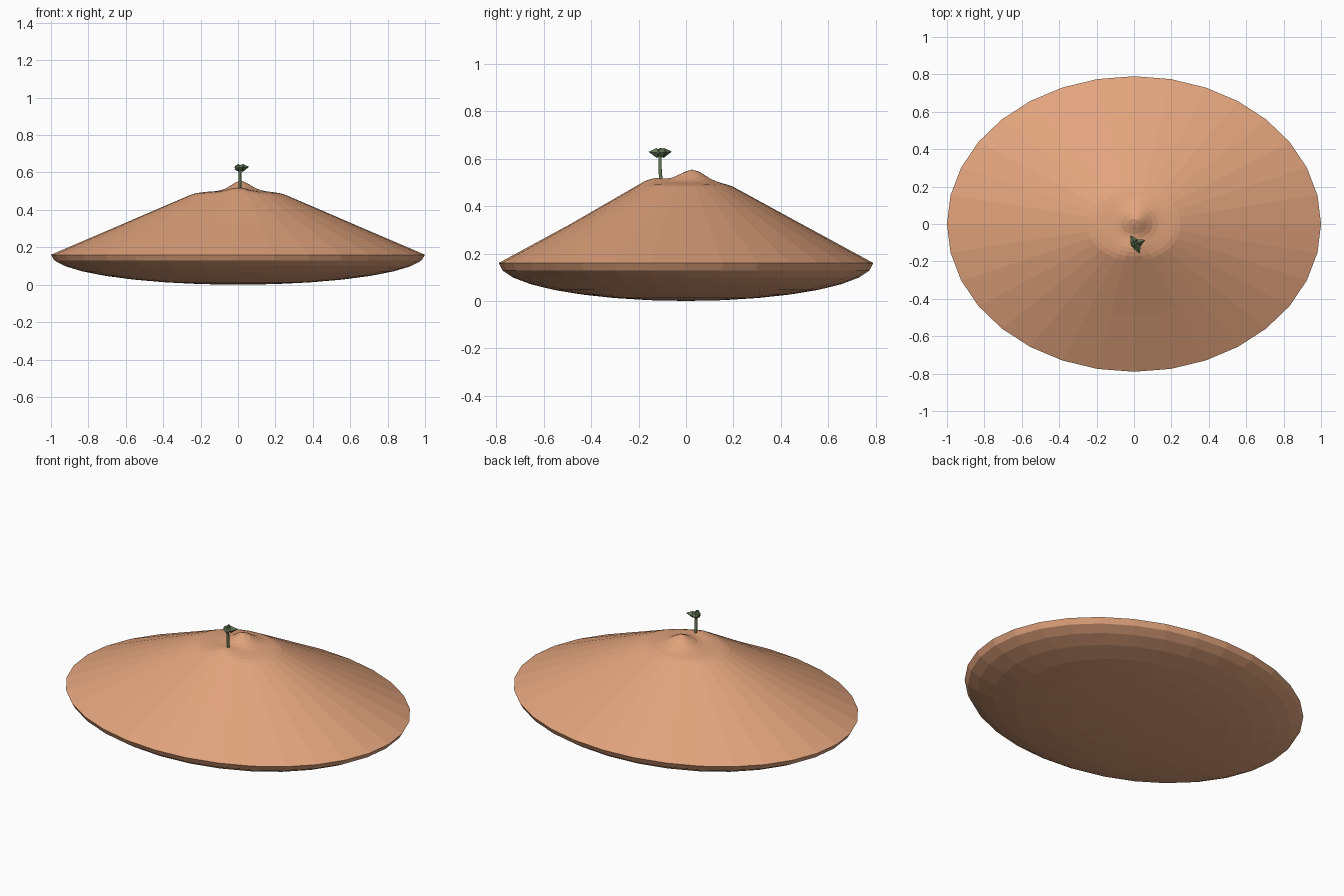
import bpy, bmesh, math
from mathutils import Vector

cube = bpy.data.objects.get("Cube")
if cube:
    bpy.data.objects.remove(cube)


def material(name, color):
    mat = bpy.data.materials.new(name)
    mat.use_nodes = True
    mat.diffuse_color = (*color, 1)
    node = next(n for n in mat.node_tree.nodes if n.type == 'BSDF_PRINCIPLED')
    node.inputs["Base Color"].default_value = (*color, 1)
    return mat


clay = material("clay", (0.76, 0.37, 0.205))
leaf_green = material("leaf green", (0.13, 0.19, 0.09))


def finish(name, bm, mat):
    bmesh.ops.recalc_face_normals(bm, faces=bm.faces)
    mesh = bpy.data.meshes.new(name)
    bm.to_mesh(mesh)
    bm.free()
    mesh.materials.append(mat)
    obj = bpy.data.objects.new(name, mesh)
    bpy.context.collection.objects.link(obj)
    return obj


def bump(x, y, cx, cy, height, spread):
    return height * math.exp(-((x - cx) ** 2 + (y - cy) ** 2) / (2 * spread ** 2))


# Mound: shallow bowl underside, straight cone, uneven summit
SIDES, DEPTH, Y_SCALE = 32, 0.16, 0.79
profile = []
for i in range(1, 9):
    angle = math.pi / 2 * (1 - i / 8)
    profile.append((math.cos(angle), DEPTH * (1 - math.sin(angle))))
profile += [(0.62, 0.323), (0.25, 0.482), (0.22, 0.49), (0.19, 0.494),
            (0.16, 0.497), (0.13, 0.498), (0.1, 0.498), (0.07, 0.498), (0.035, 0.498)]


def summit(x, y, z):
    if z > 0.48:
        z += bump(x, y, 0.015, 0.025, 0.056, 0.052) + bump(x, y, 0, -0.135, 0.021, 0.05)
    return (x, y, z)


bm = bmesh.new()
rings = []
for r, z in profile:
    ring = []
    for s in range(SIDES):
        a = 2 * math.pi * s / SIDES
        ring.append(bm.verts.new(summit(r * math.cos(a), r * math.sin(a) * Y_SCALE, z)))
    rings.append(ring)
bottom = bm.verts.new((0, 0, 0))
peak = bm.verts.new(summit(0, 0, 0.498))
for s in range(SIDES):
    t = (s + 1) % SIDES
    for low, high in zip(rings, rings[1:]):
        bm.faces.new((low[s], low[t], high[t], high[s]))
    bm.faces.new((bottom, rings[0][t], rings[0][s]))
    bm.faces.new((peak, rings[-1][s], rings[-1][t]))
finish("mound", bm, clay)

# Sprout stem, slightly bent
curve = bpy.data.curves.new("sprout_stem", 'CURVE')
curve.dimensions = '3D'
curve.bevel_depth = 0.008
curve.bevel_resolution = 1
curve.use_fill_caps = True
spline = curve.splines.new('POLY')
points = [(0.01, -0.103, 0.505), (0.01, -0.109, 0.54), (0.01, -0.11, 0.62)]
spline.points.add(len(points) - 1)
for p, co in zip(spline.points, points):
    p.co = (*co, 1)
curve.materials.append(leaf_green)
bpy.context.collection.objects.link(bpy.data.objects.new("sprout_stem", curve))

# Three faceted leaves around the stem top
crown = Vector((0.01, -0.108, 0.622))
tips = {"left": (0.06, -0.085, 0.63), "back": (-0.018, -0.06, 0.63),
        "front": (0.03, -0.158, 0.629)}
for side, tip in tips.items():
    tip = Vector(tip)
    along = tip - crown
    across = along.cross(Vector((0, 0, 1))).normalized() * 0.022
    up = Vector((0, 0, 0.021))
    middle = crown + along * 0.3
    bm = bmesh.new()
    for co in (crown - along * 0.2, tip, middle + across, middle - across, middle + up, middle - up):
        bm.verts.new(co)
    bmesh.ops.convex_hull(bm, input=bm.verts)
    finish("leaf_" + side, bm, leaf_green)

# Bud between the leaves
bm = bmesh.new()
bmesh.ops.create_icosphere(bm, subdivisions=1, radius=0.02)
bmesh.ops.translate(bm, verts=bm.verts, vec=(0, -0.108, 0.626))
finish("sprout_bud", bm, leaf_green)
